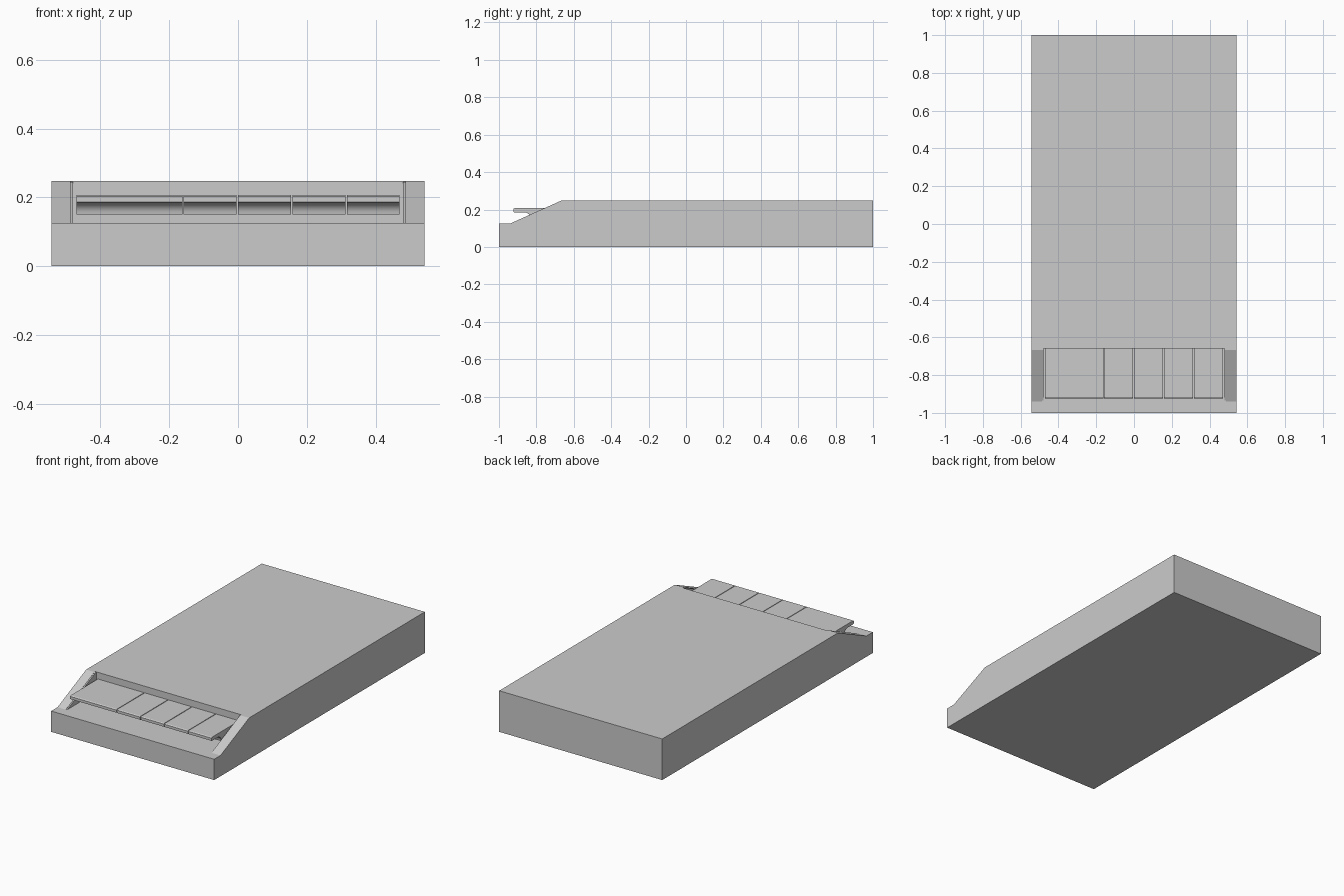
import bpy, bmesh, math

if "Cube" in bpy.data.objects:
    bpy.data.objects.remove(bpy.data.objects["Cube"])


def extrude_profile(name, pts, x0, x1):
    """Closed (y, z) profile extruded along x."""
    bm = bmesh.new()
    face = bm.faces.new([bm.verts.new((x0, y, z)) for y, z in pts])
    ext = bmesh.ops.extrude_face_region(bm, geom=[face])
    for v in ext["geom"]:
        if isinstance(v, bmesh.types.BMVert):
            v.co.x = x1
    bmesh.ops.recalc_face_normals(bm, faces=bm.faces)
    me = bpy.data.meshes.new(name)
    bm.to_mesh(me)
    bm.free()
    ob = bpy.data.objects.new(name, me)
    bpy.context.collection.objects.link(ob)
    return ob


FLOOR, TOP, HALF = 0.125, 0.247, 0.542
BACK = -0.66          # rear wall of the key recess

# Main slab with sloped front cheeks
body = extrude_profile("body", [(-1, 0), (1, 0), (1, TOP), (-0.668, TOP),
                                (-0.94, FLOOR), (-1, FLOOR)], -HALF, HALF)

# Recess between the cheeks
cutter = extrude_profile("recess_cutter", [(-1.1, FLOOR), (BACK, FLOOR),
                                           (BACK, 0.4), (-1.1, 0.4)], -0.487, 0.487)
cutter.hide_render = True
cutter.hide_set(True)
cut = body.modifiers.new("recess", "BOOLEAN")
cut.operation = "DIFFERENCE"
cut.solver = "EXACT"
cut.object = cutter

# Thin liners on the inner faces of the cheeks
for side, name in ((-1, "left_liner"), (1, "right_liner")):
    extrude_profile(name, [(-0.935, FLOOR), (BACK, FLOOR), (BACK, TOP - 0.002),
                           (-0.668, TOP - 0.002)], side * 0.480, side * 0.487)

# Push keys: thin overhanging lip with a curved underside
arc = [(-0.865 + 0.035 * math.sin(a), 0.150 + 0.035 * math.cos(a))
       for a in (math.radians(i * 15) for i in range(7))]
key_profile = [(BACK, 0.150), (BACK, 0.207), (-0.917, 0.207),
               (-0.923, 0.203), (-0.923, 0.187), (-0.918, 0.185)] + arc
edges = [-0.472, -0.16, -0.002, 0.156, 0.315, 0.472]
for i, (a, b) in enumerate(zip(edges, edges[1:])):
    key = extrude_profile(f"key_{i + 1}", key_profile, a + 0.002, b - 0.002)
    bpy.ops.object.select_all(action="DESELECT")
    key.select_set(True)
    bpy.context.view_layer.objects.active = key
    bpy.ops.object.shade_smooth_by_angle(angle=math.radians(30))
